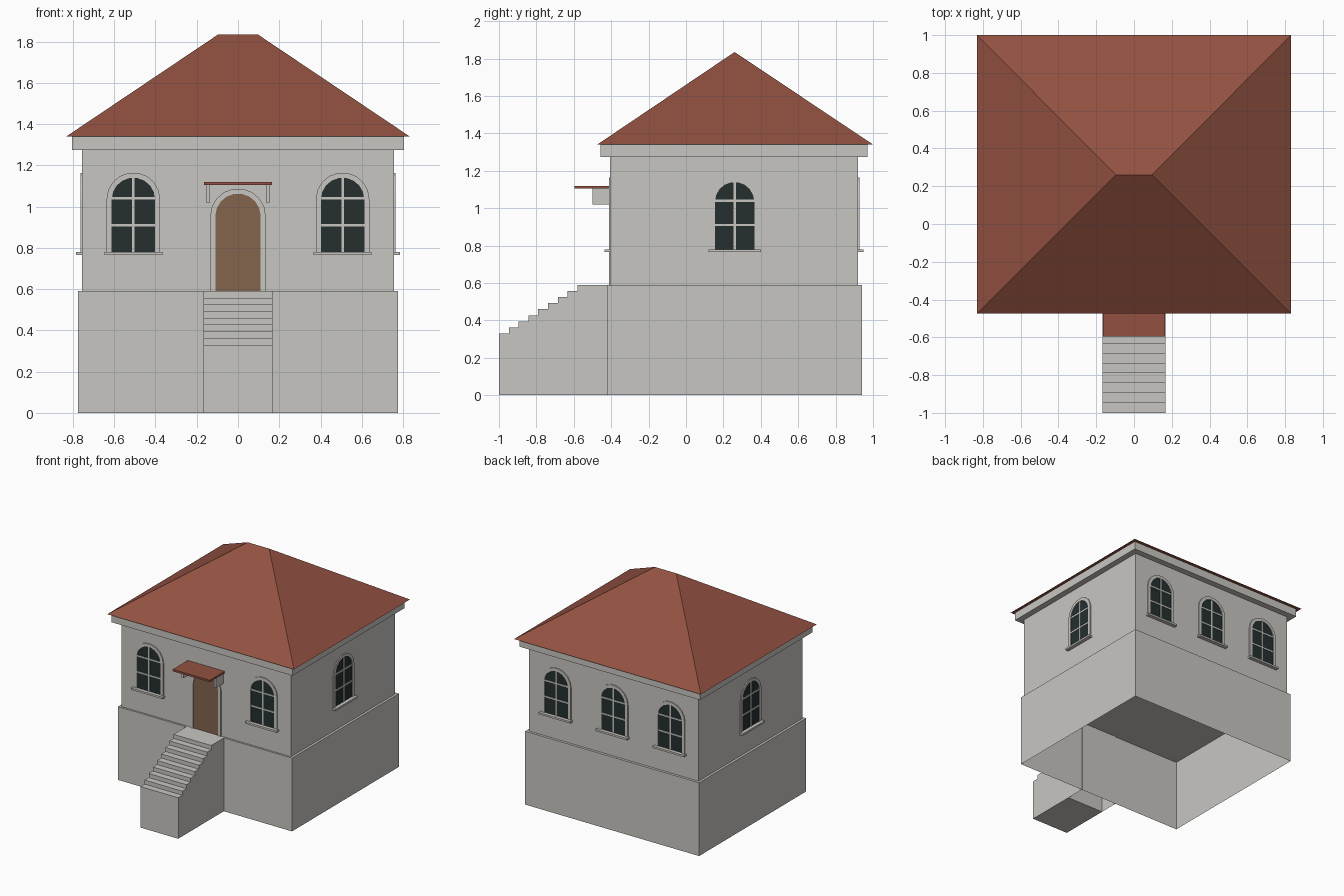
import bpy, bmesh, math
from mathutils import Matrix, Vector

if "Cube" in bpy.data.objects:
    bpy.data.objects.remove(bpy.data.objects["Cube"])


def material(name, rgb):
    m = bpy.data.materials.new(name)
    m.diffuse_color = (*rgb, 1)
    m.use_nodes = True
    m.node_tree.nodes["Principled BSDF"].inputs["Base Color"].default_value = m.diffuse_color
    return m


STONE = material("pale_stone", (0.58, 0.565, 0.535))
TILE = material("red_tile", (0.29, 0.082, 0.053))
GLASS = material("dark_glass", (0.018, 0.028, 0.028))
WOOD = material("brown_wood", (0.23, 0.13, 0.076))


def make(name, verts, faces, mat, matrix=Matrix()):
    mesh = bpy.data.meshes.new(name)
    mesh.from_pydata([matrix @ Vector(v) for v in verts], [], faces)
    bm = bmesh.new()
    bm.from_mesh(mesh)
    bmesh.ops.recalc_face_normals(bm, faces=bm.faces)
    bm.to_mesh(mesh)
    bm.free()
    mesh.materials.append(mat)
    ob = bpy.data.objects.new(name, mesh)
    bpy.context.collection.objects.link(ob)
    return ob


def box(name, x, y, z, mat, matrix=Matrix(), open_bottom=False):
    verts = [(a, b, c) for c in z for b in y for a in x]
    faces = [(4, 5, 7, 6), (0, 1, 5, 4), (1, 3, 7, 5), (3, 2, 6, 7), (2, 0, 4, 6)]
    if not open_bottom:
        faces.append((0, 2, 3, 1))
    return make(name, verts, faces, mat, matrix)


def prism(name, front, back, mat, matrix=Matrix()):
    n = len(front)
    faces = [tuple(range(n)), tuple(range(2 * n - 1, n - 1, -1))]
    faces += [(i, (i + 1) % n, n + (i + 1) % n, n + i) for i in range(n)]
    return make(name, front + back, faces, mat, matrix)


def arch(half, base, spring, segs=9):
    pts = [(-half, base)]
    for i in range(segs + 1):
        a = math.pi * (1 - i / segs)
        pts.append((half * math.cos(a), spring + half * math.sin(a)))
    return pts + [(half, base)]


def arch_plate(name, half, base, spring, depth, mat, matrix):
    pts = arch(half, base, spring)
    prism(name, [(x, -depth, z) for x, z in pts], [(x, 0.005, z) for x, z in pts], mat, matrix)


def arch_frame(name, outer, inner, base, spring, depth, matrix):
    # open-ended arched band, front on -y
    o, i = arch(outer, base, spring), arch(inner, base, spring)
    n = len(o)
    verts = [(x, y, z) for y in (-depth, 0.005) for ring in (o, i) for x, z in ring]
    faces = []
    for k in range(n - 1):
        faces += [(k, k + 1, n + k + 1, n + k),
                  (k, k + 1, 2 * n + k + 1, 2 * n + k),
                  (n + k, n + k + 1, 3 * n + k + 1, 3 * n + k),
                  (2 * n + k, 2 * n + k + 1, 3 * n + k + 1, 3 * n + k)]
    for k in (0, n - 1):
        faces.append((k, n + k, 3 * n + k, 2 * n + k))
    make(name, verts, faces, STONE, matrix)


def window(label, matrix):
    arch_plate(label + "_glass", 0.106, 0.78, 1.035, 0.002, GLASS, matrix)
    arch_frame(label + "_frame", 0.13, 0.105, 0.775, 1.035, 0.008, matrix)
    box(label + "_mullion", (-0.006, 0.006), (-0.006, 0), (0.78, 1.138), STONE, matrix)
    for z in (0.91, 1.04):
        box(label + "_glazing_bar", (-0.105, 0.105), (-0.006, 0), (z - 0.006, z + 0.006), STONE, matrix)
    box(label + "_sill", (-0.14, 0.14), (-0.03, 0.005), (0.765, 0.78), STONE, matrix)


# Main masses; the base is open underneath
FRONT, BACK, SIDE, MID = -0.405, 0.92, 0.756, 0.26
box("foundation", (-0.775, 0.775), (-0.42, 0.94), (0, 0.59), STONE, open_bottom=True)
box("walls", (-SIDE, SIDE), (FRONT, BACK), (0.588, 1.28), STONE)
box("cornice", (-0.805, 0.805), (-0.457, 0.97), (1.275, 1.34), STONE)

# Hipped roof
x, f, b, r, z0, z1 = 0.832, -0.475, 1.0, 0.095, 1.34, 1.835
make("roof", [(-x, f, z0), (x, f, z0), (x, b, z0), (-x, b, z0), (-r, MID, z1), (r, MID, z1)],
     [(0, 1, 5, 4), (1, 2, 5), (2, 3, 4, 5), (3, 0, 4), (0, 3, 2, 1)], TILE)

# Entrance stairs with a landing
steps = 8
run, rise = 0.42 / steps, 0.26 / steps
profile = [(-0.58, 0), (-1, 0)]
for i in range(steps):
    z = 0.33 + i * rise
    profile += [(-1 + i * run, z), (-1 + (i + 1) * run, z)]
prism("stairs", [(-0.168, y, z) for y, z in profile], [(0.168, y, z) for y, z in profile], STONE)
box("landing", (-0.168, 0.168), (-0.58, -0.415), (0, 0.59), STONE, open_bottom=True)

# Windows placed around the walls
def wall(x, y, degrees):
    return Matrix.Translation((x, y, 0)) @ Matrix.Rotation(math.radians(degrees), 4, 'Z')


for cx in (-0.507, 0.507):
    window("front_window", wall(cx, FRONT, 0))
for cx in (-0.507, 0, 0.507):
    window("back_window", wall(cx, BACK, 180))
window("right_window", wall(SIDE, MID, 90))
window("left_window", wall(-SIDE, MID, -90))

# Door with surround and canopy
door = wall(0, FRONT, 0)
arch_plate("door", 0.111, 0.59, 0.953, 0.002, WOOD, door)
arch_frame("door_surround", 0.135, 0.11, 0.59, 0.953, 0.008, door)
box("canopy", (-0.165, 0.165), (-0.595, -0.40), (1.105, 1.12), TILE)
for s in (-1, 1):
    box("canopy_bracket", (s * 0.145 - 0.01, s * 0.145 + 0.01), (-0.50, -0.40), (1.02, 1.106), STONE)
